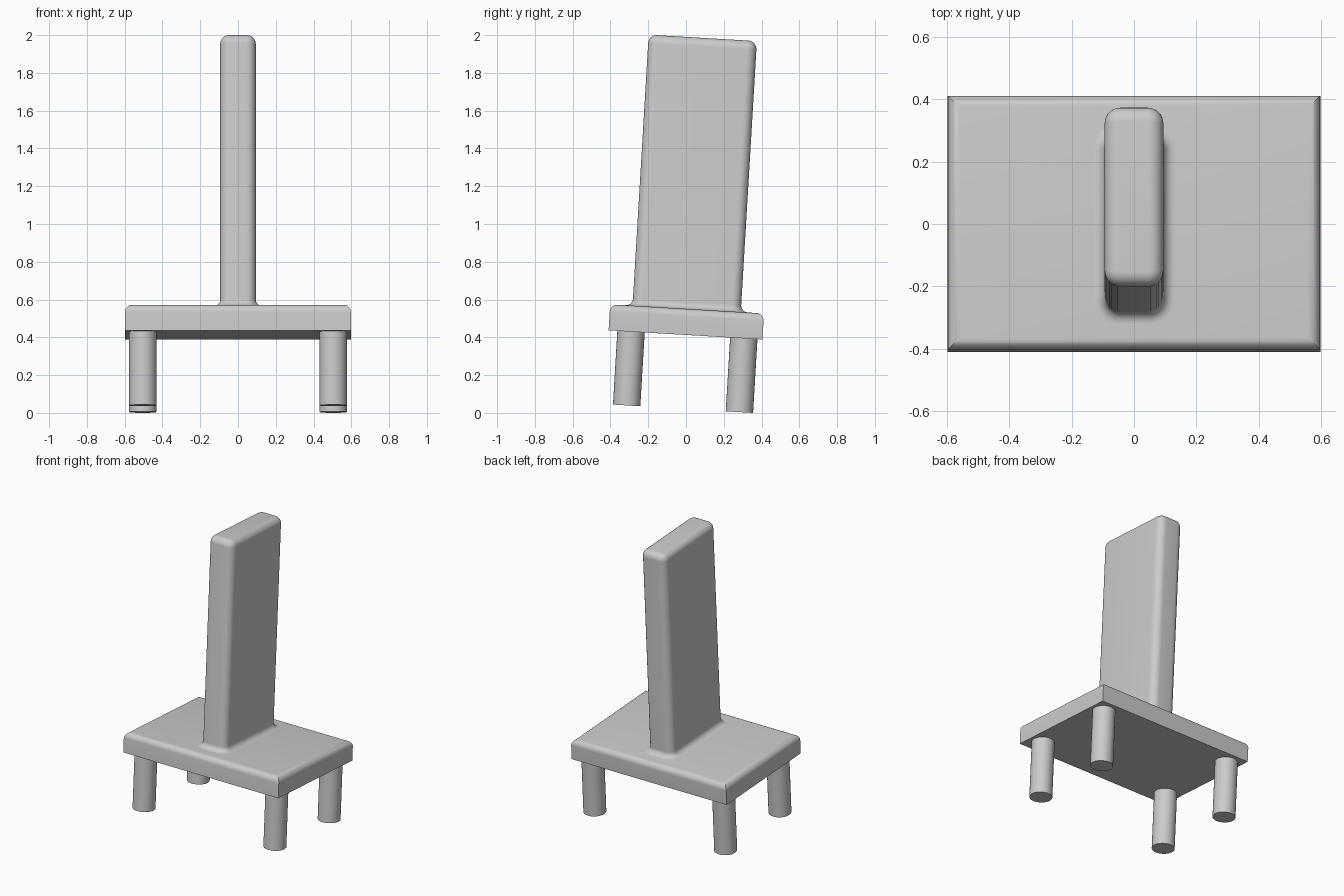
import bpy
import bmesh
from math import sin, cos, pi, radians

if "Cube" in bpy.data.objects:
    bpy.data.objects.remove(bpy.data.objects["Cube"])

TILT = radians(-3.4)      # the whole piece leans back
PLATE_BOTTOM, PLATE_TOP = 0.412, 0.55

grey = bpy.data.materials.new("plain grey")
grey.use_nodes = True
colour = (0.6, 0.6, 0.6, 1)
grey.diffuse_color = colour
grey.node_tree.nodes["Principled BSDF"].inputs["Base Color"].default_value = colour


def outline(half_x, half_y, radius, offset, steps=8):
    """Rounded rectangle grown by offset; radius 0 gives mitred corners."""
    points = []
    for k, (sx, sy) in enumerate([(1, 1), (-1, 1), (-1, -1), (1, -1)]):
        if radius == 0:
            points.append((sx * (half_x + offset), sy * (half_y + offset)))
            continue
        for i in range(steps + 1):
            a = (k + i / steps) * pi / 2
            points.append((sx * (half_x - radius) + (radius + offset) * cos(a),
                           sy * (half_y - radius) + (radius + offset) * sin(a)))
    return points


def finish(bm, name):
    bmesh.ops.recalc_face_normals(bm, faces=bm.faces)
    mesh = bpy.data.meshes.new(name)
    bm.to_mesh(mesh)
    bm.free()
    mesh.materials.append(grey)
    obj = bpy.data.objects.new(name, mesh)
    bpy.context.collection.objects.link(obj)
    obj.rotation_euler.x = TILT
    bpy.ops.object.select_all(action="DESELECT")
    obj.select_set(True)
    bpy.context.view_layer.objects.active = obj
    bpy.ops.object.shade_smooth_by_angle(angle=radians(30))


def loft(name, centre_y, half_x, half_y, radius, profile):
    """Stack outlines following a profile of (offset, height) pairs."""
    bm = bmesh.new()
    rings = [[bm.verts.new((x, y + centre_y, z))
              for x, y in outline(half_x, half_y, radius, d)]
             for d, z in profile]
    for low, high in zip(rings, rings[1:]):
        n = len(low)
        for i in range(n):
            j = (i + 1) % n
            bm.faces.new((low[i], low[j], high[j], high[i]))
    bm.faces.new(rings[0][::-1])
    bm.faces.new(rings[-1])
    finish(bm, name)


def rounded_top(z, r, steps=8):
    angles = [i / steps * pi / 2 for i in range(steps + 1)]
    return [(r * (cos(a) - 1), z - r + r * sin(a)) for a in angles]


def flared_foot(z, r, steps=8):
    angles = [i / steps * pi / 2 for i in range(steps + 1)]
    return [(r * (1 - sin(a)), z + r * (1 - cos(a))) for a in angles]


# Base plate: square sides, rounded top rim with mitred corners
loft("base_plate", -0.027, 0.597, 0.408, 0,
     [(0, PLATE_BOTTOM)] + rounded_top(PLATE_TOP, 0.04))

# Upright slab: flared into the plate, rounded on every edge
loft("upright_slab", -0.029, 0.094, 0.287, 0.05,
     flared_foot(PLATE_TOP, 0.037) + rounded_top(1.987, 0.045))

# Four round legs
LEG_BOTTOM, LEG_RADIUS = 0.021, 0.0725
for side, x in (("left", 0.504), ("right", -0.504)):
    for end, y in (("front", -0.316), ("back", 0.282)):
        bm = bmesh.new()
        bmesh.ops.create_cone(bm, cap_ends=True, segments=48,
                              radius1=LEG_RADIUS, radius2=LEG_RADIUS,
                              depth=PLATE_BOTTOM - LEG_BOTTOM)
        bmesh.ops.translate(bm, verts=bm.verts,
                            vec=(x, y, (PLATE_BOTTOM + LEG_BOTTOM) / 2))
        finish(bm, f"{end}_{side}_leg")
